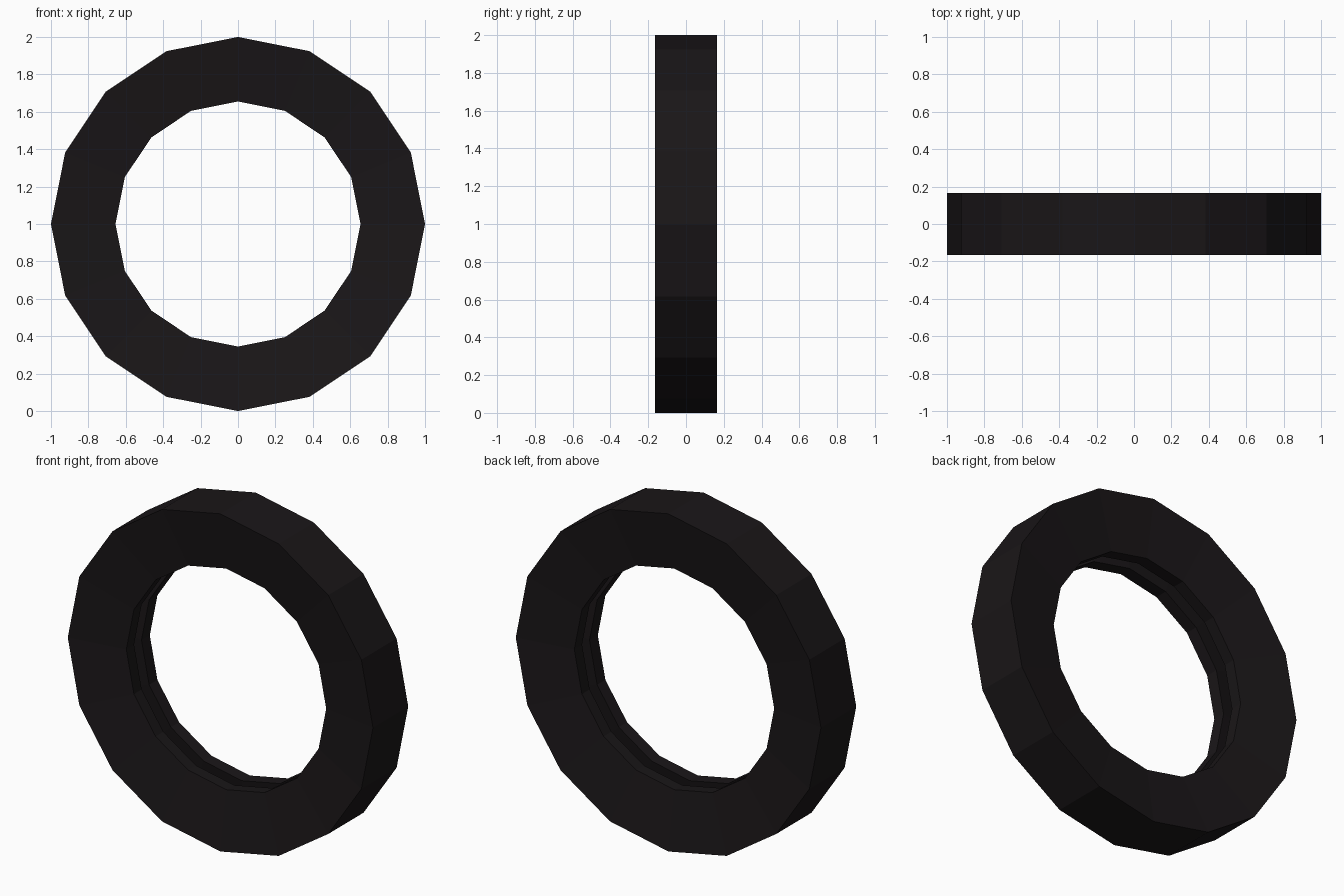
import bpy, bmesh, math

if "Cube" in bpy.data.objects:
    bpy.data.objects.remove(bpy.data.objects["Cube"])

SIDES = 16

# dark rubber
rubber = bpy.data.materials.new("dark_rubber")
rubber.diffuse_color = (0.01, 0.008, 0.009, 1)
rubber.use_nodes = True
rubber.node_tree.nodes["Principled BSDF"].inputs["Base Color"].default_value = rubber.diffuse_color

# closed half cross-section (radius, depth): tread, sidewall, bead, hollow inside
half = [(1.0, 0.165), (0.655, 0.11), (0.657, 0.035), (0.925, 0.085)]
profile = half + [(r, -y) for r, y in reversed(half)]


def ring(name, profile, sides):
    """Revolve a closed profile around the y axis with flat faces."""
    bm = bmesh.new()
    loops = []
    for i in range(sides):
        a = 2 * math.pi * i / sides
        loops.append([bm.verts.new((r * math.cos(a), y, 1 + r * math.sin(a)))
                      for r, y in profile])
    n = len(profile)
    for i in range(sides):
        p, q = loops[i], loops[(i + 1) % sides]
        for j in range(n):
            # the two inner corners join each other, and the two tread corners
            # join each other, closing the hollow shell
            k = (j + 1) % n
            bm.faces.new((p[j], p[k], q[k], q[j]))
    bmesh.ops.recalc_face_normals(bm, faces=bm.faces)
    mesh = bpy.data.meshes.new(name)
    bm.to_mesh(mesh)
    bm.free()
    obj = bpy.data.objects.new(name, mesh)
    bpy.context.collection.objects.link(obj)
    mesh.materials.append(rubber)
    return obj


# hollow tyre with an open slot between its two beads
ring("tyre", profile, SIDES)
